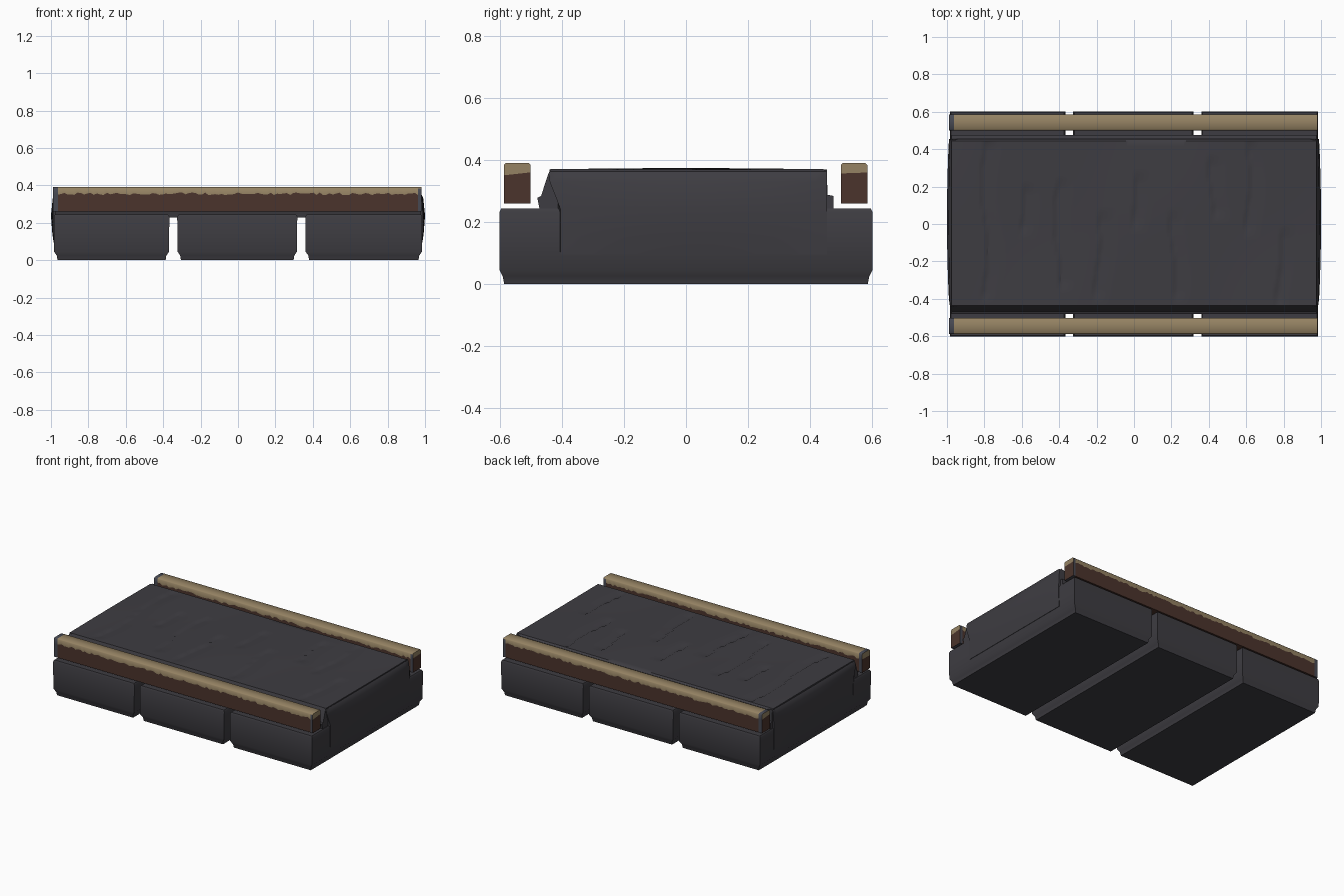
import bpy, bmesh, math, random

if "Cube" in bpy.data.objects:
    bpy.data.objects.remove(bpy.data.objects["Cube"])

random.seed(4)


def material(name, rgb):
    m = bpy.data.materials.new(name)
    m.diffuse_color = (*rgb, 1)
    m.use_nodes = True
    m.node_tree.nodes["Principled BSDF"].inputs["Base Color"].default_value = m.diffuse_color
    return m


CLOTH = material("charcoal cloth", (0.048, 0.046, 0.054))
TAN = material("worn tan", (0.30, 0.225, 0.125))
BROWN = material("dark brown", (0.070, 0.034, 0.025))
SLATE = material("slate cap", (0.062, 0.066, 0.085))


def loft(name, rings, mats, rule=None, angle=35, quad_caps=None):
    """Skin closed rings of points, cap the ends, colour faces by a rule."""
    bm = bmesh.new()
    rows = [[bm.verts.new(p) for p in ring] for ring in rings]
    n = len(rows[0])
    for a, b in zip(rows, rows[1:]):
        for i in range(n):
            j = (i + 1) % n
            bm.faces.new((a[i], a[j], b[j], b[i]))
    for row in (rows[0], rows[-1]):
        for ids in quad_caps or [range(n)]:
            bm.faces.new([row[i] for i in ids])
    bmesh.ops.recalc_face_normals(bm, faces=bm.faces)
    if rule:
        for f in bm.faces:
            f.material_index = rule(f)
    mesh = bpy.data.meshes.new(name)
    bm.to_mesh(mesh)
    bm.free()
    for m in mats:
        mesh.materials.append(m)
    ob = bpy.data.objects.new(name, mesh)
    bpy.context.collection.objects.link(ob)
    bpy.ops.object.select_all(action='DESELECT')
    ob.select_set(True)
    bpy.context.view_layer.objects.active = ob
    bpy.ops.object.shade_smooth_by_angle(angle=math.radians(angle))
    return ob


# three base blocks with chamfered undersides
LEVELS = [(0.0, 0.02, 0.015), (0.025, 0.016, 0.010), (0.045, 0.002, 0.0),
          (0.232, 0.0, 0.0), (0.243, 0.006, 0.005)]
for name, x0, x1 in (("left_base_block", -0.985, -0.367),
                     ("middle_base_block", -0.325, 0.317),
                     ("right_base_block", 0.36, 0.985)):
    loft(name, [[(x0 + ix, -0.602 + iy, z), (x1 - ix, -0.602 + iy, z),
                 (x1 - ix, 0.602 - iy, z), (x0 + ix, 0.602 - iy, z)]
                for z, ix, iy in LEVELS], [CLOTH])

# cloth pad on top: stepped skirt and a wrinkled upper surface
CREASES = [(-0.80, -0.38, 0.42), (-0.61, -0.05, 0.20), (-0.41, -0.32, 0.22),
           (-0.20, -0.40, 0.05), (-0.01, -0.02, 0.25), (0.20, -0.40, 0.06),
           (0.42, 0.05, 0.35), (0.60, -0.05, 0.43), (0.77, -0.42, -0.05)]


def pad_height(x, y):
    z = 0.371 + 0.003 * math.sin(5 * x + 1) * math.cos(4 * y)
    for cx, y0, y1 in CREASES:
        d = x - cx - 0.02 * math.sin(9 * y + cx * 20)
        if 0 <= d < 0.08 and y0 < y < y1:
            z -= 0.008 * (1 - d / 0.08)
    return z


pad_rings = []
for i in range(141):
    x = -0.975 + 1.95 * i / 140
    ring = [(x, -0.47, 0.228), (x, -0.48, 0.278), (x, -0.468, 0.284),
            (x, -0.445, 0.355)]
    for k in range(31):
        y = -0.437 + 0.88 * k / 30
        ring.append((x, y, pad_height(x, y)))
    ring += [(x, 0.455, 0.362), (x, 0.457, 0.288), (x, 0.476, 0.284),
             (x, 0.476, 0.228)]
    pad_rings.append(ring)
loft("top_pad", pad_rings, [CLOTH])

# bulging end panels hanging down over the outer blocks
for name, s in (("left_end_panel", -1), ("right_end_panel", 1)):
    rings = []
    for k in range(25):
        t = k / 24
        b = 0.011 * math.sin(math.pi * t) ** 0.8
        y = -0.405 + 0.86 * t
        top = -0.44 + 0.895 * t
        rings.append([(s * x, yy, z) for x, yy, z in (
            (0.93, y, 0.095), (0.986, y, 0.095), (0.988 + b * 0.5, y, 0.15),
            (0.989 + b, y, 0.24), (0.984 + b * 0.6, top, 0.33),
            (0.978, top, 0.36), (0.968, top, 0.369), (0.93, top, 0.36))])
    loft(name, rings, [CLOTH])


# two long rails: worn tan above a ragged line, brown below, slate near ends
def rail_colour(f):
    c = f.calc_center_median()
    end = abs(f.normal.x) > 0.9
    on_top = f.normal.z > 0.5
    if not end and (c.x < -0.963 or (c.x > 0.962 and not on_top)):
        return 2
    # the ragged edge is the lower limit of the upper faces
    return 0 if max(v.co.z for v in f.verts) > 0.375 else 1


XS = [-0.988, -0.963] + [-0.963 + 1.925 * i / 110 for i in range(1, 111)] + [0.980]
for name, cy in (("front_rail", -0.545), ("back_rail", 0.543)):
    rings = []
    for x in XS:
        za, zb = (0.355 + random.uniform(-0.007, 0.007) for _ in range(2))
        w = 0.043
        rings.append([(x, cy - w, 0.26), (x, cy + w, 0.26), (x, cy + w, za),
                      (x, cy + w, 0.384), (x, cy + w - 0.006, 0.39),
                      (x, cy - w + 0.006, 0.39), (x, cy - w, 0.384),
                      (x, cy - w, zb)])
    loft(name, rings, [TAN, BROWN, SLATE], rail_colour, 50,
         [(0, 1, 2, 7), (2, 3, 4, 5, 6, 7)])
